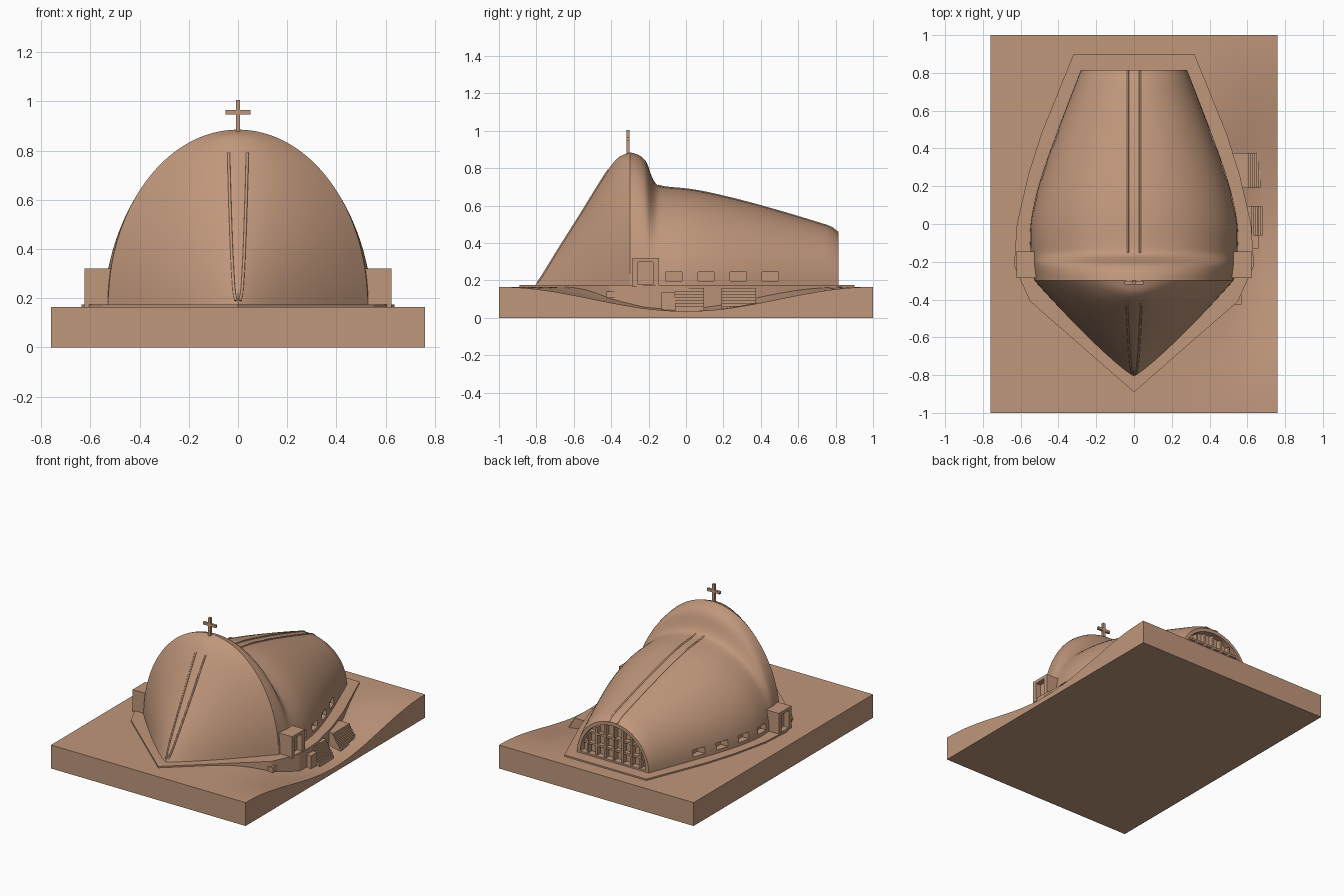
import bpy, bmesh, math
from mathutils import Vector

cube = bpy.data.objects.get("Cube")
if cube:
    bpy.data.objects.remove(cube, do_unlink=True)

clay = bpy.data.materials.new("clay_brown")
clay.use_nodes = True
colour = (0.53, 0.31, 0.20, 1)
clay.diffuse_color = colour
clay.node_tree.nodes["Principled BSDF"].inputs["Base Color"].default_value = colour

BASE = 0.175      # floor level of the building
SEAM = -0.30      # where the bow meets the nave


def finish(name, bm, smooth=None):
    bmesh.ops.recalc_face_normals(bm, faces=bm.faces)
    mesh = bpy.data.meshes.new(name)
    bm.to_mesh(mesh)
    bm.free()
    mesh.materials.append(clay)
    ob = bpy.data.objects.new(name, mesh)
    bpy.context.collection.objects.link(ob)
    if smooth:
        shade(ob, smooth)
    return ob


def shade(ob, angle):
    bpy.ops.object.select_all(action='DESELECT')
    ob.select_set(True)
    bpy.context.view_layer.objects.active = ob
    bpy.ops.object.shade_smooth_by_angle(angle=math.radians(angle))


def add_box(bm, x, y, z):
    """Add a box given its (min, max) on each axis."""
    verts = bmesh.ops.create_cube(bm, size=1)["verts"]
    for v in verts:
        v.co = Vector([(r[0] + r[1]) / 2 + c * (r[1] - r[0]) for c, r in zip(v.co, (x, y, z))])


def mirrored(x, side):
    return tuple(sorted((x[0] * side, x[1] * side)))


def cut(ob, bm):
    cutter = finish("cutter", bm)
    cutter.hide_render = True
    mod = ob.modifiers.new("cut", 'BOOLEAN')
    mod.operation, mod.solver, mod.object = 'DIFFERENCE', 'EXACT', cutter
    bpy.context.view_layer.objects.active = ob
    bpy.ops.object.modifier_apply(modifier=mod.name)
    bpy.data.objects.remove(cutter, do_unlink=True)


def spline(points, t):
    """Smooth value at t through (t, value) points."""
    i = 0
    while i < len(points) - 2 and t > points[i + 1][0]:
        i += 1
    (a, p), (b, q) = points[i], points[i + 1]

    def slope(k):
        lo, hi = points[max(k - 1, 0)], points[min(k + 1, len(points) - 1)]
        return (hi[1] - lo[1]) / (hi[0] - lo[0])
    d = b - a
    s = (t - a) / d
    return (p * (2 * s**3 - 3 * s**2 + 1) + slope(i) * d * (s**3 - 2 * s**2 + s)
            + q * (3 * s**2 - 2 * s**3) + slope(i + 1) * d * (s**3 - s**2))


def loft(bm, rings, closed):
    rows = [[bm.verts.new(p) for p in ring] for ring in rings]
    n = len(rows[0])
    for r, s in zip(rows, rows[1:]):
        for i in range(n if closed else n - 1):
            j = (i + 1) % n
            bm.faces.new((r[i], r[j], s[j], s[i]))
    return rows


# Ground slab with a hollow along the left edge
bm = bmesh.new()
bmesh.ops.create_grid(bm, x_segments=38, y_segments=40, size=1)
for v in bm.verts:
    v.co.x *= 0.76
    t = min(max((v.co.x - 0.25) / 0.45, 0), 1)
    v.co.z = 0.165 - 0.13 * t * t * (3 - 2 * t) * math.cos(math.pi * v.co.y / 2) ** 2
rim = [e for e in bm.edges if e.is_boundary]
new = bmesh.ops.extrude_edge_only(bm, edges=rim)["geom"]
for v in new:
    if isinstance(v, bmesh.types.BMVert):
        v.co.z = 0
bmesh.ops.holes_fill(bm, edges=[e for e in bm.edges if e.is_boundary], sides=0)
finish("ground", bm, 30)

# Terrace under the building
half = [(0.55, -0.41), (0.635, -0.22), (0.62, 0), (0.56, 0.26), (0.49, 0.48), (0.32, 0.9)]
outline = [(0, -0.89)] + half + [(-x, y) for x, y in reversed(half)]
bm = bmesh.new()
rows = loft(bm, [[(x, y, z) for x, y in outline] for z in (0.01, BASE)], True)
for row in rows:
    bm.faces.new(row)
finish("terrace", bm)

# Nave: arched sections with a recessed rear wall
ridge = [(SEAM, 0.885), (-0.25, 0.868), (-0.21, 0.83), (-0.185, 0.76), (-0.16, 0.715), (-0.12, 0.70),
         (0, 0.688), (0.1, 0.672), (0.3, 0.625), (0.5, 0.57), (0.7, 0.51), (0.78, 0.483), (0.815, 0.455)]
width = [(SEAM, 0.527), (-0.15, 0.547), (0, 0.547), (0.2, 0.505), (0.45, 0.42), (0.815, 0.28)]
STEPS = 48


def arch(y, scale=1.0, lift=0.0, at=None):
    w, h = spline(width, y) * scale, (spline(ridge, y) - BASE) * scale
    angles = [math.pi * i / STEPS for i in range(STEPS + 1)]
    return [(w * math.cos(a), y if at is None else at,
             BASE + lift + (h - lift) * math.sin(a)) for a in angles]


END = 0.815
ys = [SEAM + 0.0125 * i for i in range(16)]
ys += [ys[-1] + (END - ys[-1]) * i / 30 for i in range(1, 31)]
ys[-1] = END
rings = [arch(y) for y in ys] + [arch(END, 0.91, 0.012), arch(END, 0.91, 0.012, 0.77)]
bm = bmesh.new()
rows = loft(bm, rings, True)
bm.faces.new(rows[0])
bm.faces.new(rows[-1])
nave = finish("nave", bm)

# Side windows cut into the nave
bm = bmesh.new()
for side in (-1, 1):
    for k in range(4):
        y = -0.065 + 0.172 * k
        w = spline(width, y)
        add_box(bm, mirrored((w - 0.045, w + 0.05), side), (y - 0.044, y + 0.044), (0.198, 0.245))
cut(nave, bm)
shade(nave, 35)

# Rear window bars
bm = bmesh.new()
for k in range(-3, 4):
    x = 0.068 * k
    top = BASE + 0.245 * math.sqrt(1 - (x / 0.255) ** 2)
    add_box(bm, (x - 0.007, x + 0.007), (0.765, 0.805), (BASE + 0.005, top))
for z in (0.255, 0.335):
    w = 0.25 * math.sqrt(1 - ((z - BASE) / 0.26) ** 2)
    add_box(bm, (-w, w), (0.765, 0.80), (z - 0.007, z + 0.007))
finish("rear_window_bars", bm)

# Bow: pointed plan that rounds off towards the crown
keel = [(BASE, -0.805), (0.36, -0.69), (0.55, -0.568), (0.70, -0.475),
        (0.80, -0.41), (0.86, -0.358), (0.885, SEAM)]


def bow_point(z, u):
    rise = (z - BASE) / (0.885 - BASE)
    xa = spline(width, SEAM) * math.sqrt(max(1 - rise * rise, 0))
    yk = spline(keel, z)
    return (xa * u, yk + (SEAM - yk) * abs(u) ** (1.15 + 0.85 * rise), z)


bm = bmesh.new()
levels = [BASE + (0.885 - BASE) * math.sin(math.pi / 2 * i / 32) for i in range(33)]
rows = loft(bm, [[bow_point(z, k / 20) for k in range(-20, 21)] for z in levels], False)
bmesh.ops.remove_doubles(bm, verts=bm.verts, dist=0.0002)
bmesh.ops.holes_fill(bm, edges=[e for e in bm.edges if e.is_boundary], sides=0)
finish("bow", bm, 40)


# Paired ribs along the roof ridge and down the bow
def rib(name, points):
    curve = bpy.data.curves.new(name, 'CURVE')
    curve.dimensions = '3D'
    curve.bevel_depth = 0.006
    curve.bevel_resolution = 1
    curve.use_fill_caps = True
    line = curve.splines.new('POLY')
    line.points.add(len(points) - 1)
    for p, co in zip(line.points, points):
        p.co = (*co, 1)
    curve.materials.append(clay)
    bpy.context.collection.objects.link(bpy.data.objects.new(name, curve))


for side, label in ((1, "left"), (-1, "right")):
    roof = []
    for i in range(31):
        y = -0.15 + 0.962 * i / 30
        x = 0.032 * side
        h = spline(ridge, y) - BASE
        roof.append((x, y, BASE + h * math.sqrt(1 - (x / spline(width, y)) ** 2)))
    rib("roof_rib_" + label, roof)
    front = []
    for i in range(21):
        z = 0.19 + 0.6 * i / 20
        edge = bow_point(z, 1)[0]
        front.append(bow_point(z, side * (0.008 + 0.03 * math.sqrt(i / 20)) / edge))
    rib("bow_rib_" + label, front)

    # Side porch with a recessed doorway
    bm = bmesh.new()
    add_box(bm, mirrored((0.44, 0.623), side), (-0.285, -0.145), (BASE - 0.01, 0.32))
    porch = finish("porch_" + label, bm)
    bm = bmesh.new()
    add_box(bm, mirrored((0.585, 0.70), side), (-0.257, -0.177), (BASE + 0.003, 0.298))
    cut(porch, bm)


# Outside stairs in the hollow
def stairs(name, x0, x1, y, landing):
    bm = bmesh.new()
    add_box(bm, (x0 - 0.08, x0 + landing), y, (0.03, 0.158))
    n = 6
    run = (x1 - x0 - landing) / n
    for k in range(n):
        x = x0 + landing + run * k
        add_box(bm, (x - 0.005, x + run), y, (0.03, 0.142 - 0.016 * k))
    finish(name, bm)


stairs("rear_stairs", 0.56, 0.67, (0.19, 0.375), 0.05)
stairs("front_stairs", 0.60, 0.68, (-0.06, 0.095), 0.025)
bm = bmesh.new()
add_box(bm, (0.56, 0.66), (-0.13, -0.06), (0.03, 0.135))
finish("stair_side_block", bm)
bm = bmesh.new()
add_box(bm, (0.50, 0.57), (-0.425, -0.375), (0.105, 0.14))
finish("terrace_hatch", bm)

# Cross on the crown
bm = bmesh.new()
add_box(bm, (-0.009, 0.009), (-0.319, -0.303), (0.86, 1.005))
add_box(bm, (-0.05, 0.05), (-0.319, -0.303), (0.946, 0.964))
finish("cross", bm)
